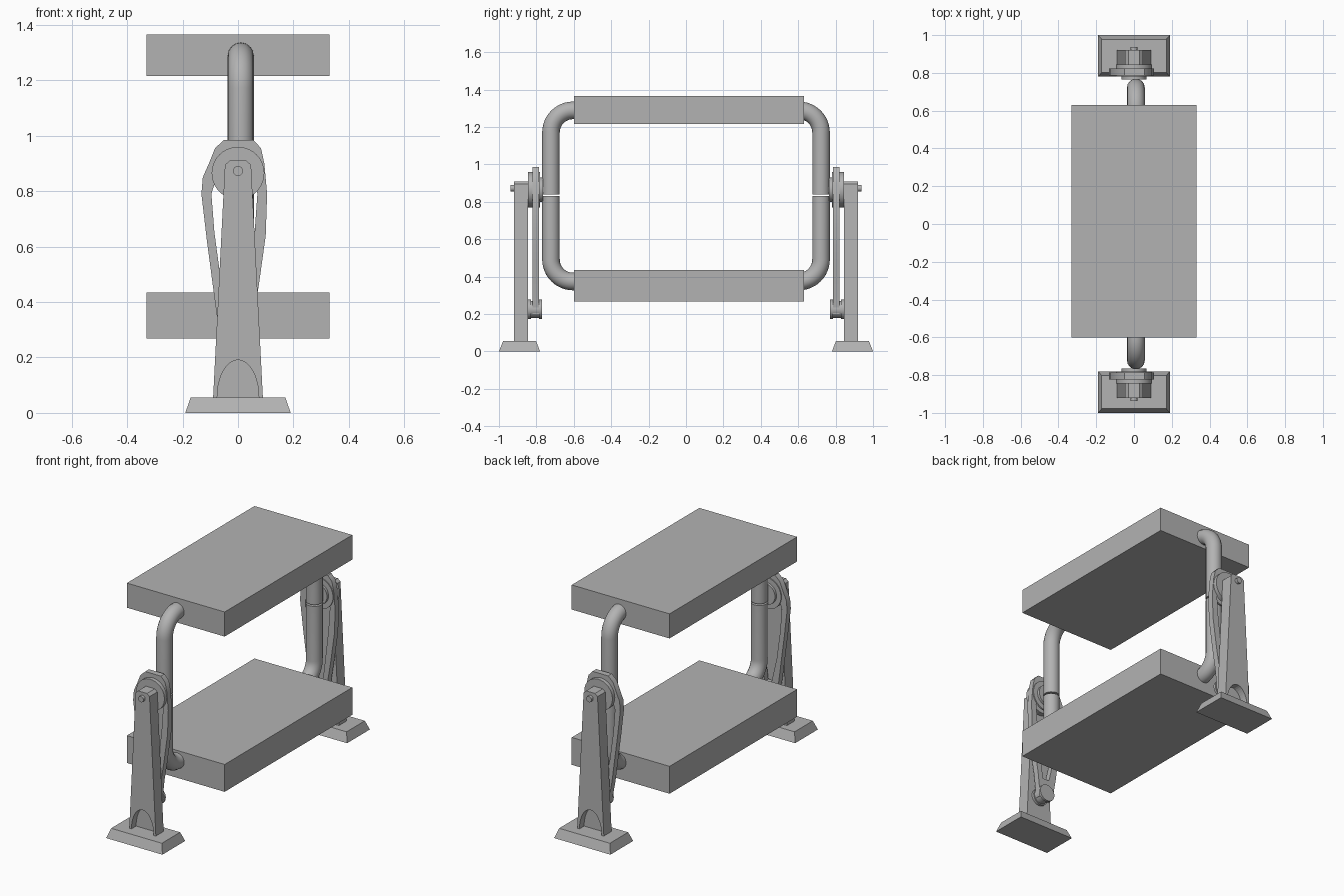
import bpy, bmesh, math
from mathutils import Vector, Matrix

cube = bpy.data.objects.get("Cube")
if cube:
    bpy.data.objects.remove(cube, do_unlink=True)

grey = bpy.data.materials.new("plain grey")
grey.use_nodes = True
grey.diffuse_color = (0.45, 0.45, 0.45, 1)
grey.node_tree.nodes["Principled BSDF"].inputs["Base Color"].default_value = grey.diffuse_color


def finish(obj, mirror=True, smooth=False):
    """Give the part its colour, its shading and its twin at the back."""
    obj.data.materials.clear()
    obj.data.materials.append(grey)
    bpy.ops.object.select_all(action='DESELECT')
    obj.select_set(True)
    bpy.context.view_layer.objects.active = obj
    if smooth:
        bpy.ops.object.shade_smooth_by_angle(angle=math.radians(35))
    if mirror:
        obj.modifiers.new("Mirror", 'MIRROR').use_axis = (False, True, False)
    return obj


def from_bmesh(name, bm):
    bmesh.ops.recalc_face_normals(bm, faces=bm.faces)
    mesh = bpy.data.meshes.new(name)
    bm.to_mesh(mesh)
    bm.free()
    obj = bpy.data.objects.new(name, mesh)
    bpy.context.collection.objects.link(obj)
    return obj


def box(name, lo, hi):
    bm = bmesh.new()
    lo, hi = Vector(lo), Vector(hi)
    bmesh.ops.create_cube(bm, size=1, matrix=Matrix.Translation((lo + hi) / 2) @ Matrix.Diagonal((*(hi - lo), 1)))
    return from_bmesh(name, bm)


def plate(name, outline, y0, y1):
    """Extrude an x-z outline along y."""
    bm = bmesh.new()
    face = bm.faces.new([bm.verts.new((x, y0, z)) for x, z in outline])
    new = bmesh.ops.extrude_face_region(bm, geom=[face])["geom"]
    bmesh.ops.translate(bm, vec=(0, y1 - y0, 0), verts=[v for v in new if isinstance(v, bmesh.types.BMVert)])
    return from_bmesh(name, bm)


def disc(name, x, z, radius, y0, y1):
    bm = bmesh.new()
    turn = Matrix.Translation((x, (y0 + y1) / 2, z)) @ Matrix.Rotation(math.pi / 2, 4, 'X')
    bmesh.ops.create_cone(bm, cap_ends=True, segments=40, radius1=radius, radius2=radius,
                          depth=y1 - y0, matrix=turn)
    return finish(from_bmesh(name, bm), smooth=True)


def cut(obj, cutter):
    mod = obj.modifiers.new("Cut", 'BOOLEAN')
    mod.object, mod.solver = cutter, 'EXACT'
    bpy.context.view_layer.objects.active = obj
    bpy.ops.object.modifier_apply(modifier=mod.name)
    bpy.data.objects.remove(cutter, do_unlink=True)


def pipe(name, z_end, z_bar, bend=0.118):
    """Upright tube that bends inwards into a platform."""
    y, side = -0.722, math.copysign(1, z_bar - z_end)
    points = [(y, z_end)]
    for i in range(13):
        a = i / 12 * math.pi / 2
        points.append((y + bend * (1 - math.cos(a)), z_bar - side * bend * (1 - math.sin(a))))
    points.append((-0.5, z_bar))
    curve = bpy.data.curves.new(name, 'CURVE')
    curve.dimensions = '3D'
    curve.bevel_depth, curve.bevel_resolution = 0.047, 6
    curve.use_fill_caps = True
    spline = curve.splines.new('POLY')
    spline.points.add(len(points) - 1)
    for p, (py, pz) in zip(spline.points, points):
        p.co = (0.01, py, pz, 1)
    obj = bpy.data.objects.new(name, curve)
    bpy.context.collection.objects.link(obj)
    bpy.ops.object.select_all(action='DESELECT')
    obj.select_set(True)
    bpy.context.view_layer.objects.active = obj
    bpy.ops.object.convert(target='MESH')
    finish(bpy.context.view_layer.objects.active, smooth=True)


# Platforms
finish(box("upper_platform", (-0.33, -0.6, 1.215), (0.33, 0.63, 1.365)), mirror=False)
finish(box("lower_platform", (-0.33, -0.6, 0.268), (0.33, 0.63, 0.435)), mirror=False)

# Bent tubes, with a narrow gap where they meet
pipe("upper_pipes", 0.84, 1.289)
pipe("lower_pipes", 0.83, 0.374)

# Feet with sloping sides
feet = box("feet", (-0.19, -1, 0), (0.19, -0.78, 0.056))
for v in feet.data.vertices:
    if v.co.z > 0.01:
        v.co.x *= 0.9
        v.co.y = -0.89 + (v.co.y + 0.89) * 0.8
finish(feet)

# Tapered posts with an arched pocket at the bottom
posts = plate("posts", [(-0.09, 0.05), (0.09, 0.05), (0.047, 0.895), (0.03, 0.91),
                        (-0.03, 0.91), (-0.047, 0.895)], -0.92, -0.845)
arch = [(0.075 * math.cos(i * math.pi / 20), 0.056 + 0.135 * math.sin(i * math.pi / 20)) for i in range(21)]
cut(posts, plate("arch_cutter", arch, -0.95, -0.875))
finish(posts)

# Hanging links: looped straps, wider at the top
outer = [(-0.05, 0.985), (-0.083, 0.955), (-0.105, 0.9), (-0.127, 0.85), (-0.132, 0.79),
         (-0.112, 0.62), (-0.075, 0.34), (-0.05, 0.2), (0.04, 0.2), (0.055, 0.34),
         (0.075, 0.46), (0.1, 0.64), (0.105, 0.79), (0.095, 0.9), (0.083, 0.955), (0.055, 0.985)]
hole = [(-0.08, 0.84), (-0.096, 0.79), (-0.085, 0.65), (-0.062, 0.48), (-0.025, 0.32),
        (0.02, 0.32), (0.04, 0.48), (0.06, 0.65), (0.07, 0.79), (0.06, 0.84)]
links = plate("links", outer, -0.822, -0.786)
cut(links, plate("hole_cutter", hole, -0.9, -0.7))
finish(links, smooth=True)

# Pivots at the top of the links
disc("pivot_discs", 0, 0.865, 0.095, -0.845, -0.815)
disc("inner_pivot_discs", 0, 0.865, 0.095, -0.79, -0.78)
disc("pivot_hubs", 0, 0.865, 0.065, -0.785, -0.765)
disc("pivot_pins", 0, 0.873, 0.018, -0.937, -0.84)

# Rollers at the bottom of the links
disc("rollers", 0, 0.225, 0.045, -0.843, -0.772)
for name, y in (("inner_roller_rims", -0.785), ("outer_roller_rims", -0.845)):
    disc(name, 0, 0.225, 0.052, y, y + 0.015)
